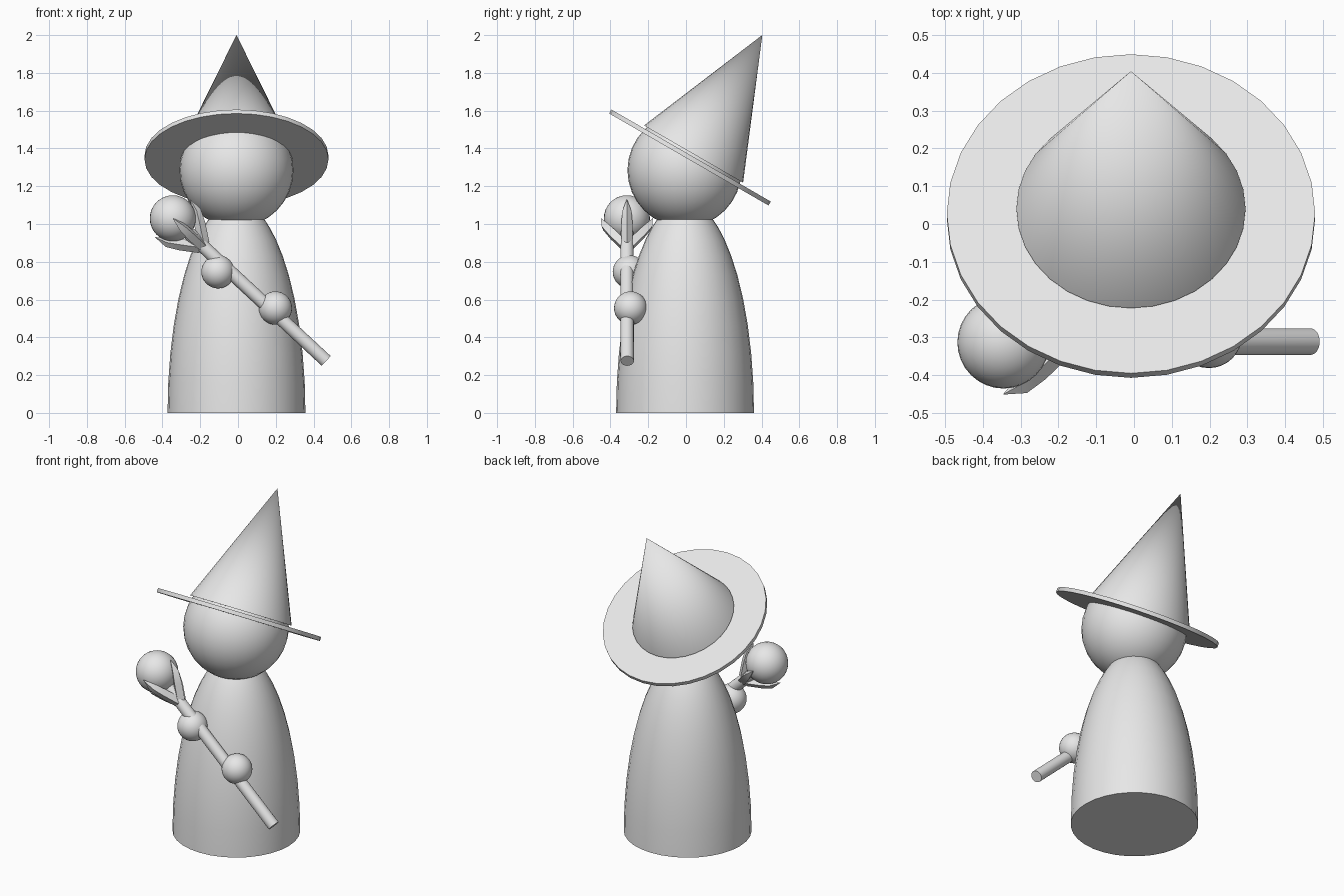
import bpy, bmesh, math
from mathutils import Vector

cube = bpy.data.objects.get("Cube")
if cube:
    bpy.data.objects.remove(cube, do_unlink=True)

GREY = (0.8, 0.8, 0.8, 1)
clay = bpy.data.materials.new("plain_grey")
clay.use_nodes = True
clay.diffuse_color = GREY
clay.node_tree.nodes["Principled BSDF"].inputs["Base Color"].default_value = GREY


def finish(name, angle=35):
    obj = bpy.context.object
    obj.name = name
    obj.data.materials.clear()
    obj.data.materials.append(clay)
    bpy.ops.object.shade_smooth_by_angle(angle=math.radians(angle))
    return obj


def ball(name, center, radius):
    bpy.ops.mesh.primitive_uv_sphere_add(segments=32, ring_count=16, radius=radius, location=center)
    return finish(name)


def cone(name, start, end, r1, r2):
    start, end = Vector(start), Vector(end)
    axis = end - start
    bpy.ops.mesh.primitive_cone_add(
        vertices=32, radius1=r1, radius2=r2, depth=axis.length,
        location=(start + end) / 2, rotation=axis.to_track_quat('Z', 'Y').to_euler())
    return finish(name)


# Robe: stretched half dome with a flat base and a flat neck
X, ROBE_R, ROBE_H = -0.008, 0.365, 1.12
bm = bmesh.new()
rings = []
for i in range(11):
    z = 1.03 * math.sin(math.pi / 2 * i / 10)
    r = ROBE_R * math.sqrt(1 - (z / ROBE_H) ** 2)
    rings.append([bm.verts.new((r * math.cos(a), r * math.sin(a), z))
                  for a in (math.tau * k / 32 for k in range(32))])
for low, high in zip(rings, rings[1:]):
    for k in range(32):
        n = (k + 1) % 32
        bm.faces.new((low[k], low[n], high[n], high[k]))
bm.faces.new(rings[0][::-1])
bm.faces.new(rings[-1])
mesh = bpy.data.meshes.new("robe")
bm.to_mesh(mesh)
bm.free()
robe = bpy.data.objects.new("robe", mesh)
robe.location = (X, -0.005, 0)
bpy.context.collection.objects.link(robe)
bpy.ops.object.select_all(action='DESELECT')
robe.select_set(True)
bpy.context.view_layer.objects.active = robe
finish("robe")

# Head
ball("head", (X, -0.008, 1.285), 0.302)

# Hat tilted backwards
tilt = Vector((0, math.sin(math.radians(30)), math.cos(math.radians(30))))
brim = Vector((X, 0.021, 1.352))
cone("hat_brim", brim - tilt * 0.012, brim + tilt * 0.012, 0.487, 0.487)
base = Vector((X, 0.04, 1.37))
cone("hat_cone", base, base + tilt * 0.728, 0.303, 0)

# Staff with an orb on its upper end
foot = Vector((0.467, -0.311, 0.275))
orb = Vector((-0.345, -0.313, 1.03))
along = (orb - foot).normalized()
cone("staff", foot, orb - along * 0.1, 0.035, 0.035)
ball("orb", orb, 0.122)

# Hands
ball("left_hand", (0.198, -0.293, 0.555), 0.088)
ball("right_hand", (-0.106, -0.3, 0.747), 0.088)

# Four tapering claws curling round the orb
side = Vector((0, 1, 0))
up = along.cross(side)
CLAW = [(-0.21, 0.015, 0.03), (-0.125, 0.075, 0.03), (-0.065, 0.115, 0.024), (0, 0.137, 0.001)]
for number, out in enumerate((side, up, -side, -up), 1):
    curve = bpy.data.curves.new("claw", 'CURVE')
    curve.dimensions = '3D'
    curve.bevel_depth = 1
    curve.bevel_resolution = 0
    curve.use_fill_caps = True
    spline = curve.splines.new('POLY')
    spline.points.add(len(CLAW) - 1)
    for point, (u, v, r) in zip(spline.points, CLAW):
        point.co = (*(orb + along * u + out * v), 1)
        point.radius = r
    claw = bpy.data.objects.new("claw", curve)
    bpy.context.collection.objects.link(claw)
    bpy.ops.object.select_all(action='DESELECT')
    claw.select_set(True)
    bpy.context.view_layer.objects.active = claw
    bpy.ops.object.convert(target='MESH')
    finish(f"claw_{number}")
